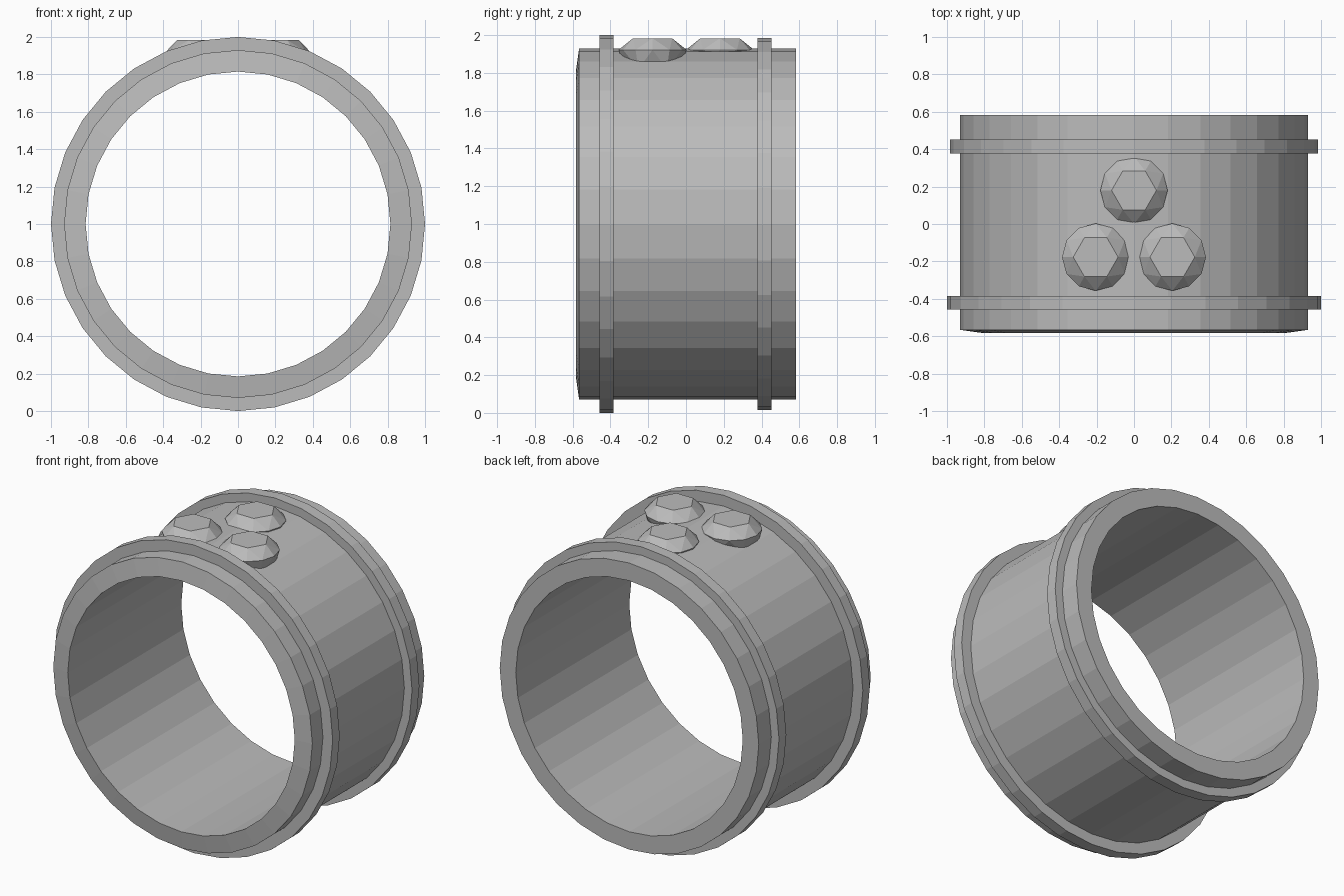
import bpy, bmesh, math

if "Cube" in bpy.data.objects:
    bpy.data.objects.remove(bpy.data.objects["Cube"])

grey = bpy.data.materials.new("plain_grey")
grey.diffuse_color = (0.5, 0.5, 0.5, 1)
grey.use_nodes = True
grey.node_tree.nodes["Principled BSDF"].inputs["Base Color"].default_value = grey.diffuse_color
SIDES = 32
CENTRE_Z = 1.0


def finish(name, bm):
    bmesh.ops.recalc_face_normals(bm, faces=bm.faces)
    mesh = bpy.data.meshes.new(name)
    bm.to_mesh(mesh)
    bm.free()
    mesh.materials.append(grey)
    obj = bpy.data.objects.new(name, mesh)
    bpy.context.collection.objects.link(obj)
    return obj


def lathe(name, profile):
    """Spin a closed (radius, y) profile around the y axis."""
    bm = bmesh.new()
    rings = []
    for i in range(SIDES):
        a = 2 * math.pi * i / SIDES
        rings.append([bm.verts.new((r * math.cos(a), y, CENTRE_Z + r * math.sin(a)))
                      for r, y in profile])
    n = len(profile)
    for i in range(SIDES):
        p, q = rings[i], rings[(i + 1) % SIDES]
        for j in range(n):
            k = (j + 1) % n
            bm.faces.new((p[j], p[k], q[k], q[j]))
    return finish(name, bm)


def gem(name, x, y):
    """Cut stone: hexagonal table, twelve-sided girdle, hexagonal base."""
    bm = bmesh.new()

    def ring(count, radius, z, start=0.0):
        return [bm.verts.new((x + radius * math.cos(start + 2 * math.pi * i / count),
                              y + radius * math.sin(start + 2 * math.pi * i / count), z))
                for i in range(count)]

    table = ring(6, 0.12, 1.983)
    girdle = ring(12, 0.18, 1.922)
    base = ring(6, 0.15, 1.82, math.pi / 6)
    bm.faces.new(table)
    bm.faces.new(base)
    for i in range(6):
        g0, g1, g2 = girdle[2 * i], girdle[2 * i + 1], girdle[(2 * i + 2) % 12]
        t0, t1 = table[i], table[(i + 1) % 6]
        b0, b1 = base[i], base[(i + 1) % 6]
        # crown facets
        bm.faces.new((t0, g0, g1))
        bm.faces.new((t0, g1, t1))
        bm.faces.new((t1, g1, g2))
        # lower facets
        bm.faces.new((g0, b0, g1))
        bm.faces.new((g1, b0, g2))
        bm.faces.new((b0, b1, g2))
    return finish(name, bm)


# Main band, with a slightly conical front rim
lathe("band", [(0.815, -0.582), (0.93, -0.566), (0.93, 0.582), (0.815, 0.582)])

# Raised rims around the band
lathe("front_rim", [(0.9, -0.457), (1.0, -0.457), (1.0, -0.385), (0.9, -0.385)])
lathe("back_rim", [(0.9, 0.378), (0.985, 0.378), (0.985, 0.453), (0.9, 0.453)])

# Three stones set in a triangle on top
gem("back_gem", 0.0, 0.18)
gem("left_gem", -0.205, -0.177)
gem("right_gem", 0.205, -0.177)
